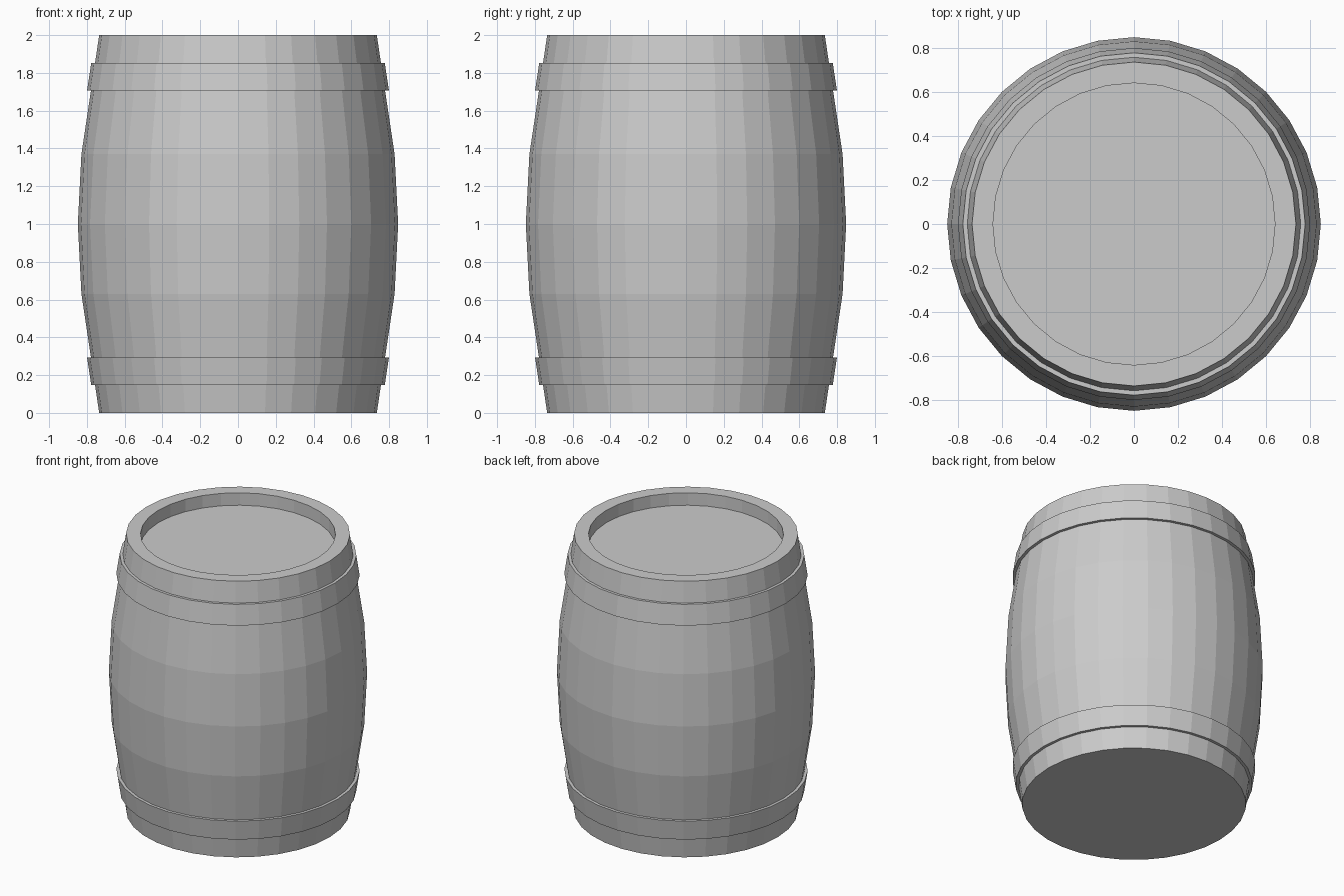
import bpy, bmesh
from math import sin, cos, pi

if "Cube" in bpy.data.objects:
    bpy.data.objects.remove(bpy.data.objects["Cube"])

SIDES = 32


def lathe(name, profile, ring=False):
    """Revolve (radius, z) points; cap both ends, or close the loop for a ring."""
    bm = bmesh.new()
    loops = [[bm.verts.new((r * cos(2 * pi * i / SIDES), r * sin(2 * pi * i / SIDES), z))
              for i in range(SIDES)] for r, z in profile]
    pairs = list(zip(loops, loops[1:]))
    if ring:
        pairs.append((loops[-1], loops[0]))
    else:
        bm.faces.new(loops[0])
        bm.faces.new(loops[-1])
    for a, b in pairs:
        for i in range(SIDES):
            j = (i + 1) % SIDES
            bm.faces.new((a[i], a[j], b[j], b[i]))
    bmesh.ops.recalc_face_normals(bm, faces=bm.faces)
    mesh = bpy.data.meshes.new(name)
    bm.to_mesh(mesh)
    bm.free()
    obj = bpy.data.objects.new(name, mesh)
    bpy.context.collection.objects.link(obj)
    return obj


# Bulging body with a flat base and a recessed lid
lathe("barrel_body", [(0.735, 0), (0.778, 0.29), (0.829, 0.63), (0.848, 1.0),
                      (0.829, 1.37), (0.778, 1.71), (0.735, 2.0),
                      (0.64, 2.0), (0.64, 1.91)])

# Tapered hoops, mirrored about mid height
hoop = [(0.777, 0.148), (0.799, 0.292), (0.773, 0.292), (0.752, 0.148)]
lathe("lower_hoop", hoop, ring=True)
lathe("upper_hoop", [(r, 2 - z) for r, z in hoop], ring=True)
